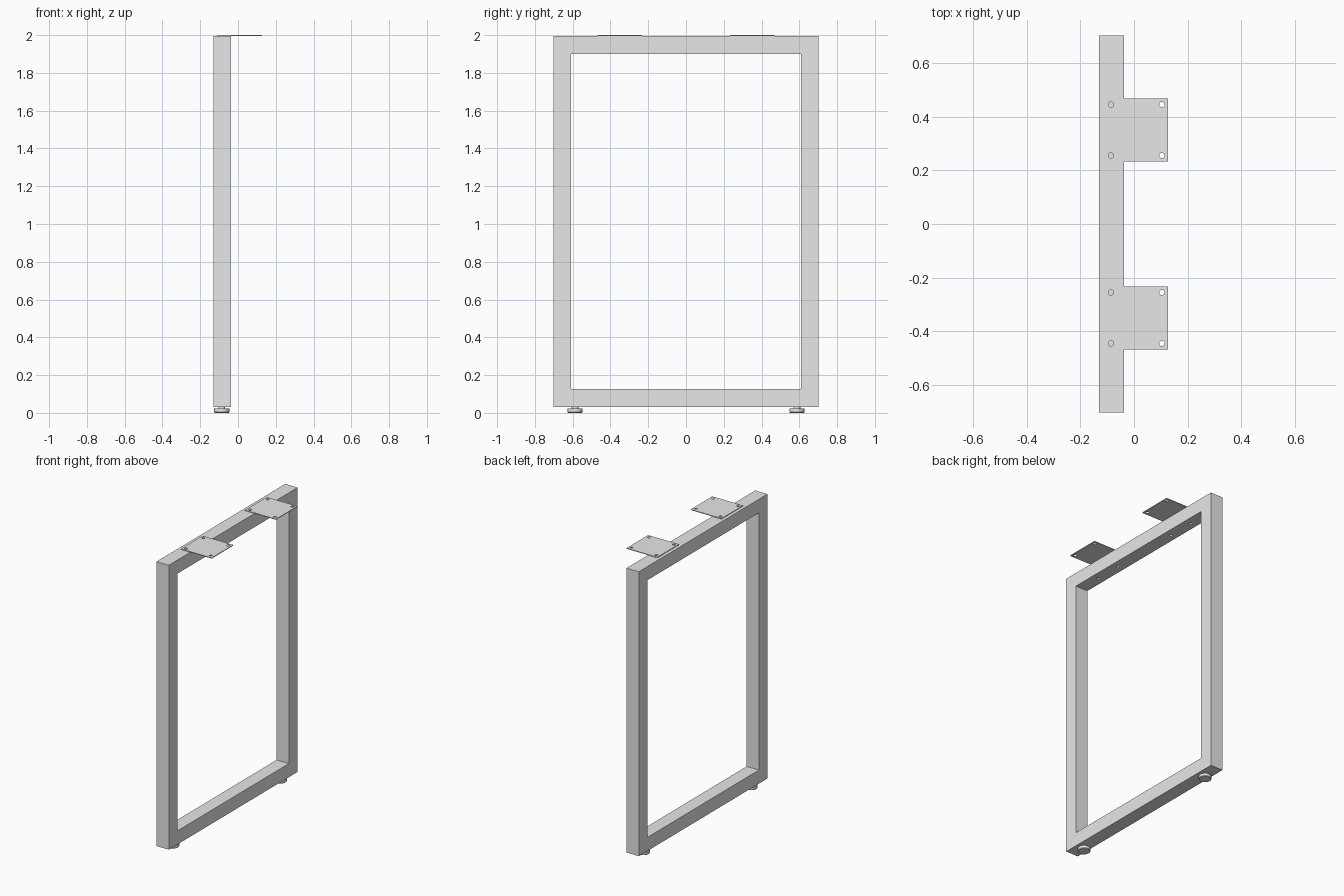
import bpy, bmesh

old = bpy.data.objects.get("Cube")
if old:
    bpy.data.objects.remove(old, do_unlink=True)

steel = bpy.data.materials.new("grey_steel")
steel.use_nodes = True
steel.diffuse_color = (0.8, 0.8, 0.8, 1)
steel.node_tree.nodes["Principled BSDF"].inputs["Base Color"].default_value = (0.8, 0.8, 0.8, 1)

FRAME_X = -0.084        # centre line of the tube
TUBE = 0.094            # tube width
HALF_Y = 0.702
BOTTOM, TOP = 0.032, 1.995
PLATE_X, PLATE_Y = 0.009, 0.35
HOLE = 0.095            # screw hole offset from plate centre


def finish(name, bm):
    mesh = bpy.data.meshes.new(name)
    bmesh.ops.recalc_face_normals(bm, faces=bm.faces)
    bm.to_mesh(mesh)
    bm.free()
    mesh.materials.append(steel)
    obj = bpy.data.objects.new(name, mesh)
    bpy.context.collection.objects.link(obj)
    return obj


def add_cylinder(bm, x, y, z0, z1, r0, r1=None, sides=32):
    made = bmesh.ops.create_cone(bm, cap_ends=True, segments=sides, radius1=r0,
                                 radius2=r0 if r1 is None else r1, depth=z1 - z0)
    bmesh.ops.translate(bm, verts=made["verts"], vec=(x, y, (z0 + z1) / 2))


def drill(obj, cutter):
    mod = obj.modifiers.new("holes", "BOOLEAN")
    mod.operation = "DIFFERENCE"
    mod.solver = "EXACT"
    mod.object = cutter
    bpy.context.view_layer.objects.active = obj
    bpy.ops.object.modifier_apply(modifier=mod.name)


# Rectangular frame: outer and inner loops on both sides, joined by quads
bm = bmesh.new()


def loop(x, inset):
    y, lo, hi = HALF_Y - inset, BOTTOM + inset, TOP - inset
    return [bm.verts.new((x, a, b)) for a, b in ((-y, lo), (y, lo), (y, hi), (-y, hi))]


rings = [loop(FRAME_X + s * TUBE / 2, i) for s, i in ((-1, 0), (1, 0), (1, TUBE), (-1, TUBE))]
for k in range(4):
    a, b = rings[k], rings[(k + 1) % 4]
    for i in range(4):
        j = (i + 1) % 4
        bm.faces.new((a[i], a[j], b[j], b[i]))
frame = finish("frame", bm)

# Mounting plates
plates = []
for side, label in ((-1, "front"), (1, "back")):
    bm = bmesh.new()
    bmesh.ops.create_cube(bm, size=1)
    bmesh.ops.scale(bm, verts=bm.verts, vec=(0.235, 0.235, 2.0 - TOP))
    bmesh.ops.translate(bm, verts=bm.verts, vec=(PLATE_X, side * PLATE_Y, (2.0 + TOP) / 2))
    plates.append(finish(label + "_mounting_plate", bm))

# Screw holes through the plates and the top rail
bm = bmesh.new()
for side in (-1, 1):
    for dx in (-HOLE, HOLE):
        for dy in (-HOLE, HOLE):
            add_cylinder(bm, PLATE_X + dx, side * PLATE_Y + dy, 1.85, 2.05, 0.01, sides=24)
cutter = finish("hole_cutter", bm)
cutter.hide_render = True
for part in [frame] + plates:
    drill(part, cutter)
bpy.data.objects.remove(cutter, do_unlink=True)

# Levelling feet: round pad and threaded stem
for side, label in ((-1, "front"), (1, "back")):
    bm = bmesh.new()
    add_cylinder(bm, FRAME_X - 0.002, side * 0.587, 0, 0.004, 0.037, 0.04)
    add_cylinder(bm, FRAME_X - 0.002, side * 0.587, 0.004, 0.022, 0.04)
    add_cylinder(bm, FRAME_X - 0.002, side * 0.587, 0.022, BOTTOM, 0.018)
    foot = finish(label + "_levelling_foot", bm)
    bpy.ops.object.select_all(action="DESELECT")
    foot.select_set(True)
    bpy.context.view_layer.objects.active = foot
    bpy.ops.object.shade_smooth_by_angle()
